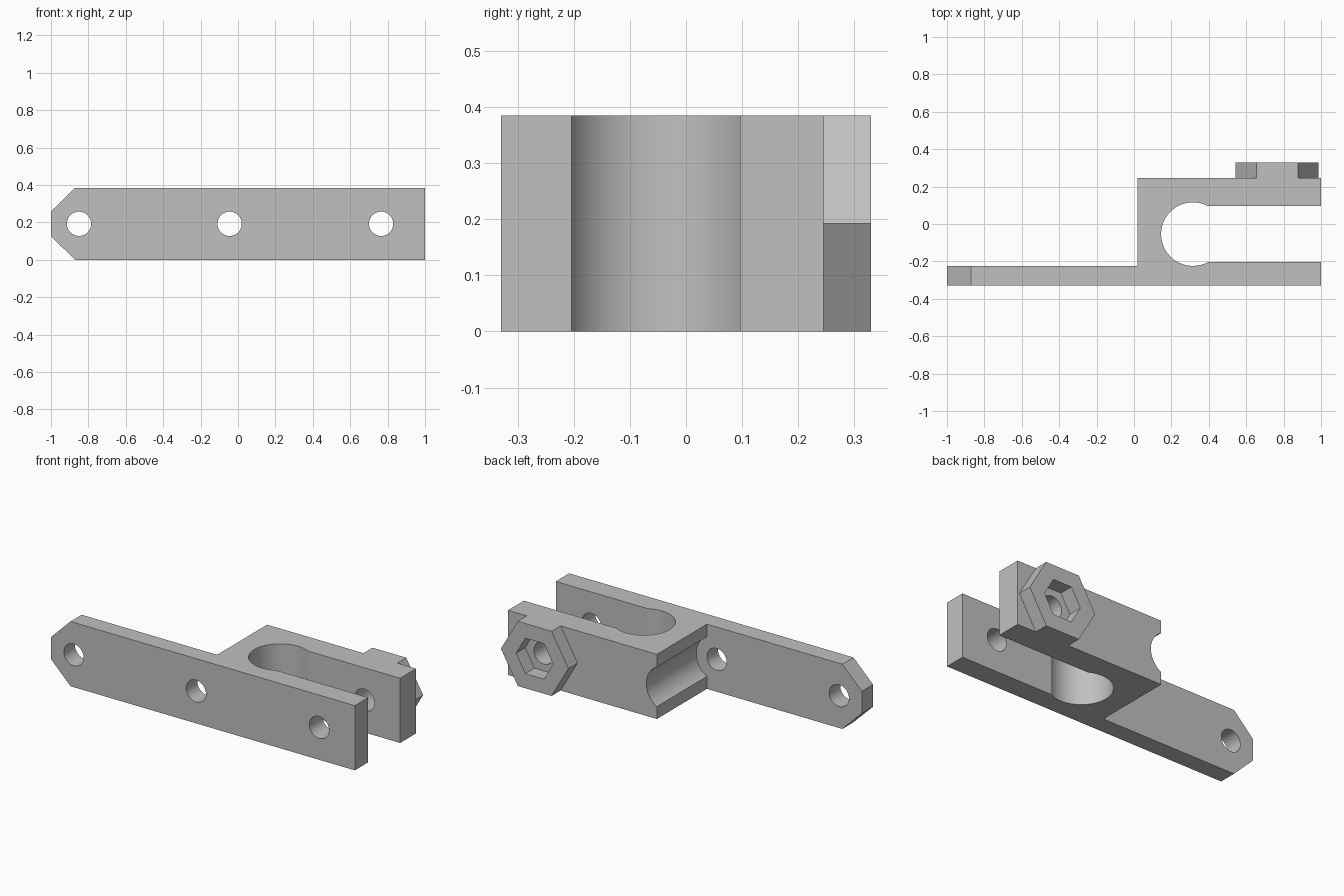
import bpy
import bmesh
from math import sin, cos, pi, asin
from mathutils import Vector

if "Cube" in bpy.data.objects:
    bpy.data.objects.remove(bpy.data.objects["Cube"])

grey = bpy.data.materials.new("plain grey")
grey.use_nodes = True
colour = (0.53, 0.53, 0.53, 1)
grey.diffuse_color = colour
grey.node_tree.nodes["Principled BSDF"].inputs["Base Color"].default_value = colour

HEIGHT = 0.385
MID = HEIGHT / 2
FRONT, PLATE_BACK, BLOCK_BACK, NUT_BACK = -0.33, -0.225, 0.245, 0.33
BLOCK_LEFT = 0.02
HOLES = (-0.85, -0.045, 0.765)


def prism(name, points, axis, low, high):
    """Extrude a flat outline along z (points are x, y) or y (points are x, z)."""
    def place(p, d):
        return Vector((p[0], p[1], d)) if axis == "z" else Vector((p[0], d, p[1]))
    bm = bmesh.new()
    base = bm.faces.new([bm.verts.new(place(p, low)) for p in points])
    top = bmesh.ops.extrude_face_region(bm, geom=[base])["geom"]
    shift = place((0, 0), high - low)
    bmesh.ops.translate(bm, vec=shift,
                        verts=[v for v in top if isinstance(v, bmesh.types.BMVert)])
    bmesh.ops.recalc_face_normals(bm, faces=bm.faces)
    mesh = bpy.data.meshes.new(name)
    bm.to_mesh(mesh)
    bm.free()
    mesh.materials.append(grey)
    obj = bpy.data.objects.new(name, mesh)
    bpy.context.collection.objects.link(obj)
    return obj


def ring(x, y, radius, sides):
    return [(x + radius * cos(2 * pi * i / sides), y + radius * sin(2 * pi * i / sides))
            for i in range(sides)]


def activate(obj):
    bpy.ops.object.select_all(action="DESELECT")
    obj.select_set(True)
    bpy.context.view_layer.objects.active = obj


def cut(target, cutter):
    cutter.hide_render = True
    mod = target.modifiers.new("cut", "BOOLEAN")
    mod.operation, mod.solver, mod.object = "DIFFERENCE", "EXACT", cutter
    activate(target)
    bpy.ops.object.modifier_apply(modifier=mod.name)
    bpy.data.objects.remove(cutter)


# Long plate with clamp block, including the keyhole slot, as one plan outline
slot_x, slot_y, slot_r, half_gap = 0.315, -0.054, 0.17, 0.15
start = asin(half_gap / slot_r)
steps = 48
arc = [start + (2 * pi - 2 * start) * i / steps for i in range(steps + 1)]
outline = [(-1, FRONT), (1, FRONT), (1, slot_y - half_gap)]
outline += [(slot_x + slot_r * cos(a), slot_y + slot_r * sin(a)) for a in reversed(arc)]
outline += [(1, slot_y + half_gap), (1, BLOCK_BACK), (BLOCK_LEFT, BLOCK_BACK),
            (BLOCK_LEFT, PLATE_BACK), (-1, PLATE_BACK)]
bracket = prism("clamp_bracket", outline, "z", 0, HEIGHT)

# Chamfered corners at the plate end
for side in (-1, 1):
    corner = [(-1.13, MID + side * -0.0625), (-0.74, MID + side * 0.3225),
              (-1.13, MID + side * 0.3225)]
    cut(bracket, prism("corner_cutter", corner, "y", -0.5, 0))

# Bolt holes and the screw head channel beside the middle hole
for x in HOLES:
    cut(bracket, prism("hole_cutter", ring(x, MID, 0.065, 48), "y", -0.5, 0.5))
cut(bracket, prism("channel_cutter", ring(HOLES[1], MID, 0.135, 64), "y", PLATE_BACK, 0.5))

# Hexagonal nut holder on the back arm
holder = prism("nut_holder", ring(HOLES[2], MID, HEIGHT / 3 ** 0.5, 6), "y",
               BLOCK_BACK, NUT_BACK)
cut(holder, prism("nut_cutter", ring(HOLES[2], MID, 0.122, 6), "y", 0.1, 0.5))

for part in (bracket, holder):
    activate(part)
    bpy.ops.object.shade_smooth_by_angle(angle=pi / 9)
